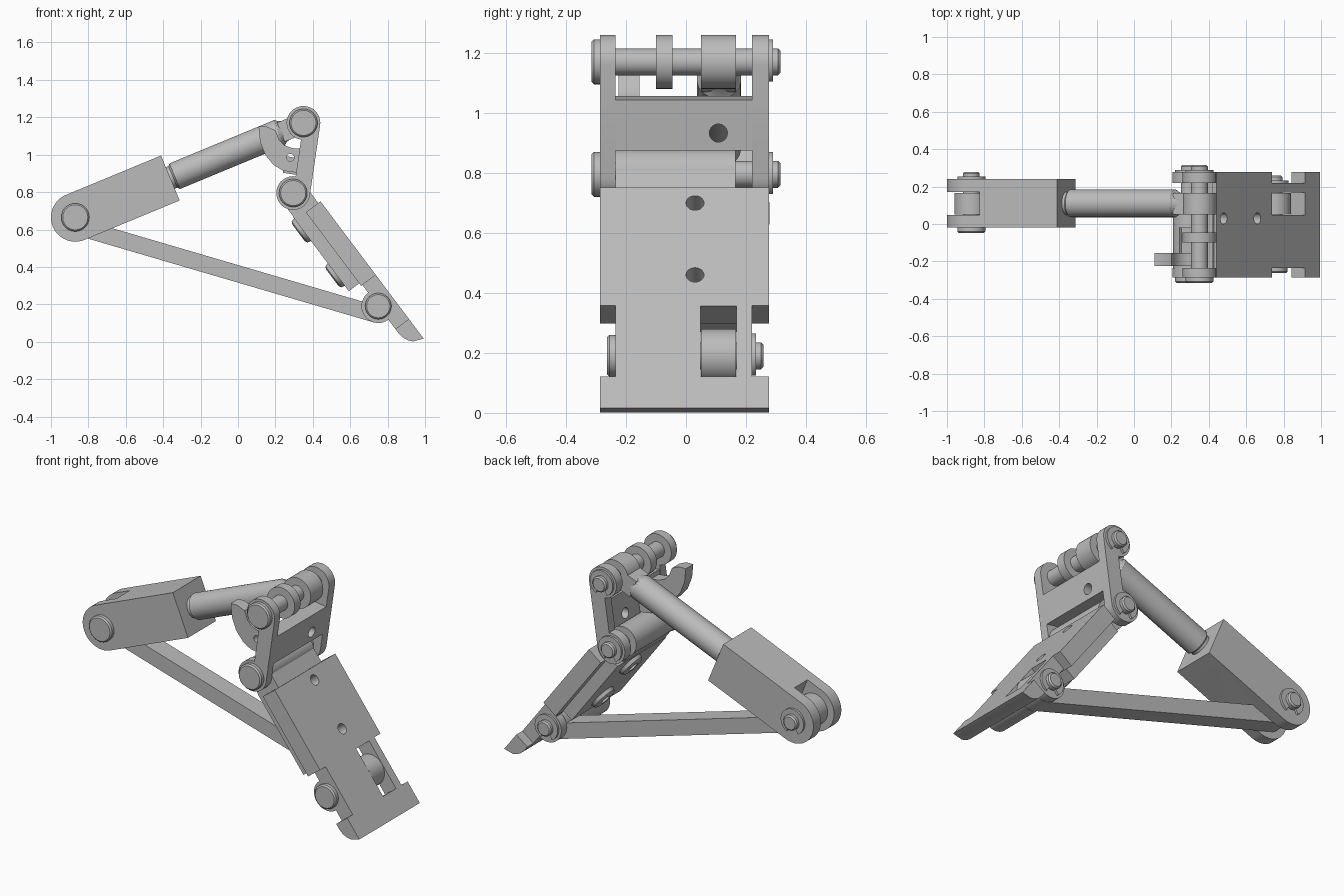
import bpy, bmesh, math
from mathutils import Vector

if "Cube" in bpy.data.objects:
    bpy.data.objects.remove(bpy.data.objects["Cube"])

steel = bpy.data.materials.new("grey_steel")
steel.use_nodes = True
GREY = (0.5, 0.5, 0.5, 1)
steel.diffuse_color = GREY
steel.node_tree.nodes["Principled BSDF"].inputs["Base Color"].default_value = GREY

# Hinge centres in the xz plane
BASE, TOP, KNEE, ANKLE = (Vector(p) for p in
                          ((-0.87, 0.665), (0.35, 1.17), (0.295, 0.795), (0.75, 0.19)))
R = 0.09                      # hinge eye radius
LEFT, RIGHT = 0.277, -0.287   # outer faces of the wide parts
INL, INR = 0.22, -0.235       # inner faces of the side arms
EYE = (0.05, 0.167)           # y range of rod eye and link


def frame(p, q):
    """Map local (along, across) to xz, starting at p and aiming at q."""
    d = (q - p).normalized()
    n = Vector((-d.y, d.x))
    return lambda u, v: p + d * u + n * v


def plain(u, v):
    return Vector((u, v))


def arc(u, v, r, start, end, n=28):
    steps = [math.radians(start + (end - start) * i / n) for i in range(n + 1)]
    return [(u + r * math.cos(a), v + r * math.sin(a)) for a in steps]


def finish(bm, name):
    bmesh.ops.remove_doubles(bm, verts=bm.verts, dist=1e-5)
    bmesh.ops.recalc_face_normals(bm, faces=bm.faces)
    mesh = bpy.data.meshes.new(name)
    bm.to_mesh(mesh)
    bm.free()
    mesh.materials.append(steel)
    ob = bpy.data.objects.new(name, mesh)
    bpy.context.collection.objects.link(ob)
    return ob


def prism(name, to_xz, pts, y0, y1):
    """Extrude a local outline along y."""
    bm = bmesh.new()
    rings = []
    for y in (y0, y1):
        xz = [to_xz(*p) for p in pts]
        rings.append([bm.verts.new((p.x, y, p.y)) for p in xz])
    bm.faces.new(rings[0])
    bm.faces.new(rings[1])
    for i in range(len(pts)):
        j = (i + 1) % len(pts)
        bm.faces.new((rings[0][i], rings[0][j], rings[1][j], rings[1][i]))
    return finish(bm, name)


def block(name, to_xz, u0, u1, v0, v1, y0, y1):
    return prism(name, to_xz, [(u0, v0), (u1, v0), (u1, v1), (u0, v1)], y0, y1)


def turned(name, origin, axis, steps, n=40):
    """Round part from (distance, radius) steps along an axis."""
    axis = Vector(axis).normalized()
    side = axis.orthogonal().normalized()
    other = axis.cross(side)
    bm = bmesh.new()
    rings = []
    for d, r in steps:
        angles = [math.tau * i / n for i in range(n)]
        rings.append([bm.verts.new(Vector(origin) + axis * d + (side * math.cos(a)
                      + other * math.sin(a)) * r) for a in angles])
    bm.faces.new(rings[0])
    bm.faces.new(rings[-1])
    for a, b in zip(rings, rings[1:]):
        for i in range(n):
            j = (i + 1) % n
            bm.faces.new((a[i], a[j], b[j], b[i]))
    return finish(bm, name)


def barrel(name, p, y0, y1, r=R):
    return turned(name, (p.x, 0, p.y), (0, 1, 0), [(y0, r), (y1, r)])


def cut(ob, cutter):
    mod = ob.modifiers.new("cut", "BOOLEAN")
    mod.operation, mod.solver, mod.object = "DIFFERENCE", "EXACT", cutter
    with bpy.context.temp_override(object=ob, active_object=ob):
        bpy.ops.object.modifier_apply(modifier="cut")
    bpy.data.objects.remove(cutter)


def hinge_pin(name, p, y0, y1, head=0.075):
    """Headed pin with a chamfered tail and a C-shaped retaining clip."""
    c = 0.008
    turned(name + "_pin", (p.x, 0, p.y), (0, 1, 0),
           [(y0 - 0.028, head - c), (y0 - 0.028 + c, head), (y0, head), (y0, 0.045),
            (y1 + 0.03, 0.045), (y1 + 0.038, 0.037)])
    ring = arc(p.x, p.y, 0.075, -60, 240) + arc(p.x, p.y, 0.04, 240, -60)
    prism(name + "_clip", plain, ring, y1, y1 + 0.013)


# Actuator: forked housing, rod and rod eye
act = frame(BASE, TOP)
length = (TOP - BASE).length
housing = prism("actuator_housing", act,
                arc(0, 0, 0.13, 90, 270) + [(0.55, -0.13), (0.55, 0.13)], -0.02, 0.24)
cut(housing, block("slot_cutter", act, -0.2, 0.1, -0.2, 0.2, 0.048, 0.17))
d = (TOP - BASE).normalized()
turned("actuator_rod", (BASE.x, 0.11, BASE.y), (d.x, 0, d.y),
       [(0.52, 0.062), (0.565, 0.062), (0.575, 0.074), (1.18, 0.074), (1.2, 0.06), (1.23, 0.05)])
barrel("rod_eye", TOP, *EYE)
block("rod_neck", act, 1.19, length, -0.055, 0.055, *EYE)

# Long lower link with an eye at each end
link = frame(BASE, ANKLE)
span = (ANKLE - BASE).length
prism("lower_link", link,
      arc(0, 0, R, 0, 270) + arc(span, 0, R, -90, 180), *EYE)

# Upper rocker: two side arms joined by a web
rocker = frame(TOP, KNEE)
reach = (KNEE - TOP).length
arm_outline = arc(0, 0, R, 90, 360) + arc(reach, 0, R, 180, 450)
for name, y0, y1 in (("right_arm", RIGHT, INR), ("left_arm", INL, LEFT)):
    prism(name, rocker, arm_outline, y0, y1)
web = block("rocker_web", rocker, 0.115, 0.285, 0.005, R, INR, INL)
hole = rocker(0.24, 0)
cut(web, turned("hole_cutter", (hole.x - 0.2, 0.108, hole.y), (1, 0, 0),
                [(0, 0.03), (0.5, 0.03)]))
barrel("pin_collar", TOP, -0.1, -0.045)

# Curved hook with a small hole, and its mount behind the web
hook = prism("hook", plain,
             [(0.11, 1.15), (0.155, 1.15), (0.2, 1.13), (0.22, 1.08), (0.25, 1.05), (0.29, 1.035),
              (0.35, 1.03), (0.34, 0.9), (0.24, 0.915), (0.19, 0.945), (0.145, 1.0), (0.118, 1.07)],
             -0.225, -0.155)
cut(hook, barrel("hook_hole_cutter", Vector((0.28, 0.985)), -0.3, -0.1, 0.02))
block("hook_mount", rocker, 0.19, 0.28, -0.07, 0.02, -0.16, -0.02)

# Foot plate: wide panel, rear body, knuckle, narrow neck and toe
foot = frame(KNEE, ANKLE)
ank = (ANKLE - KNEE).length
panel = block("foot_panel", foot, 0.123, 0.615, -0.008, R, RIGHT, LEFT)
back = block("foot_back", foot, 0.1, 0.598, -0.078, -0.004, INR, INL)
barrel("knee_knuckle", KNEE, INR, 0.165, 0.086)
block("knuckle_bridge", foot, 0.0, 0.14, -0.075, 0.075, INR, 0.165)
neck = prism("foot_neck", foot,
             [(0.6, R), (0.6, 0)] + arc(ank, 0, R, 180, 360) + [(0.92, 0), (0.92, R)], INR, INL)
cut(neck, block("window_cutter", foot, 0.617, 0.91, -0.2, 0.2, 0.048, 0.169))
prism("toe", foot, [(0.91, R), (0.91, 0.0), (0.945, 0.0), (0.975, 0.006),
                    (1.0, 0.018), (1.02, 0.037), (1.042, R)], RIGHT, LEFT)

# Bolt bosses on the rear with holes right through
normal = foot(0, 1) - KNEE
for name, u in (("upper", 0.187), ("lower", 0.487)):
    at = foot(u, 0)
    pos, axis = (at.x, 0.03, at.y), (normal.x, 0, normal.y)
    boss = turned(name + "_boss", pos, axis,
                  [(-0.105, 0.055), (-0.098, 0.07), (-0.07, 0.078)])
    for ob in (panel, back, boss):
        cut(ob, turned("bolt_cutter", pos, axis, [(-0.3, 0.03), (0.3, 0.03)]))

# Hinge pins
hinge_pin("base", BASE, -0.02, 0.24)
hinge_pin("top", TOP, RIGHT, LEFT)
hinge_pin("knee", KNEE, RIGHT, LEFT)
hinge_pin("ankle", ANKLE, INR, INL, 0.07)

# Smooth the round faces, keep edges crisp
bpy.ops.object.select_all(action="DESELECT")
for ob in bpy.context.scene.objects:
    if ob.type == "MESH":
        ob.select_set(True)
        bpy.context.view_layer.objects.active = ob
bpy.ops.object.shade_smooth_by_angle(angle=math.radians(25))
